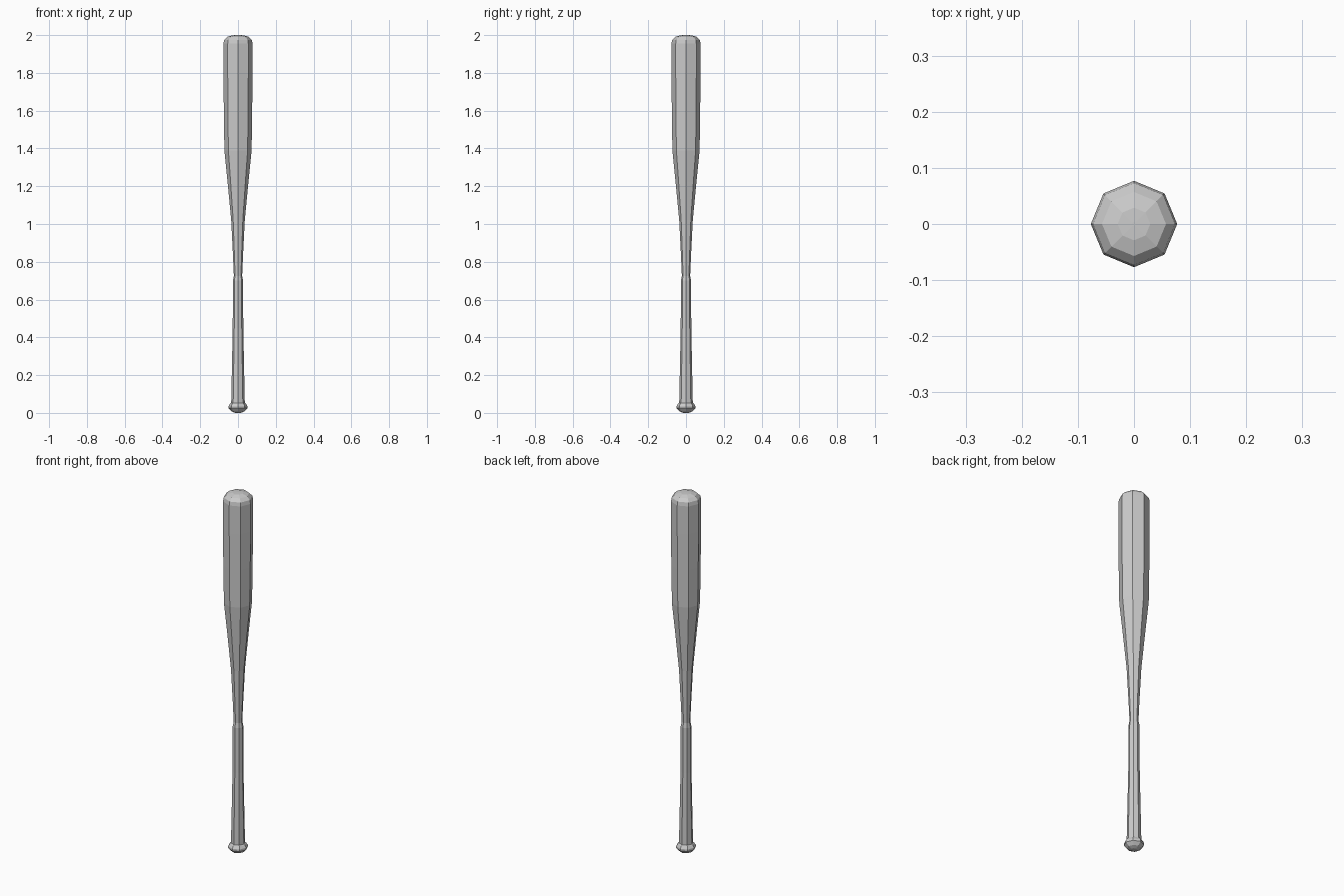
import bpy, bmesh, math

if "Cube" in bpy.data.objects:
    bpy.data.objects.remove(bpy.data.objects["Cube"])

SIDES = 8

grey = bpy.data.materials.new("plain grey")
grey.diffuse_color = (0.6, 0.6, 0.6, 1)
grey.use_nodes = True
grey.node_tree.nodes["Principled BSDF"].inputs["Base Color"].default_value = grey.diffuse_color


def lathe(name, profile):
    """Closed eight-sided turned part from (radius, height) pairs."""
    bm = bmesh.new()
    rings = []
    for r, z in profile:
        rings.append([bm.verts.new((r * math.cos(2 * math.pi * i / SIDES),
                                    r * math.sin(2 * math.pi * i / SIDES), z))
                      for i in range(SIDES)])
    for low, high in zip(rings, rings[1:]):
        for i in range(SIDES):
            j = (i + 1) % SIDES
            bm.faces.new((low[i], low[j], high[j], high[i]))
    bm.faces.new(rings[0][::-1])
    bm.faces.new(rings[-1])
    bmesh.ops.recalc_face_normals(bm, faces=bm.faces)
    mesh = bpy.data.meshes.new(name)
    bm.to_mesh(mesh)
    bm.free()
    mesh.materials.append(grey)
    obj = bpy.data.objects.new(name, mesh)
    bpy.context.collection.objects.link(obj)
    return obj


# Whole bat: knob, grip, neck step, taper, barrel and domed tip
lathe("bat", [
    # knob
    (0.015, 0.0), (0.034, 0.008), (0.05, 0.025), (0.05, 0.036), (0.041, 0.05),
    # grip
    (0.036, 0.053), (0.033, 0.2), (0.028, 0.45), (0.027, 0.70),
    # neck and taper
    (0.022, 0.725), (0.026, 0.82), (0.036, 1.02), (0.055, 1.22), (0.072, 1.39),
    # barrel
    (0.075, 1.60), (0.077, 1.80), (0.077, 1.955),
    # domed tip
    (0.073, 1.975), (0.057, 1.991), (0.029, 1.999), (0.004, 2.0),
])
